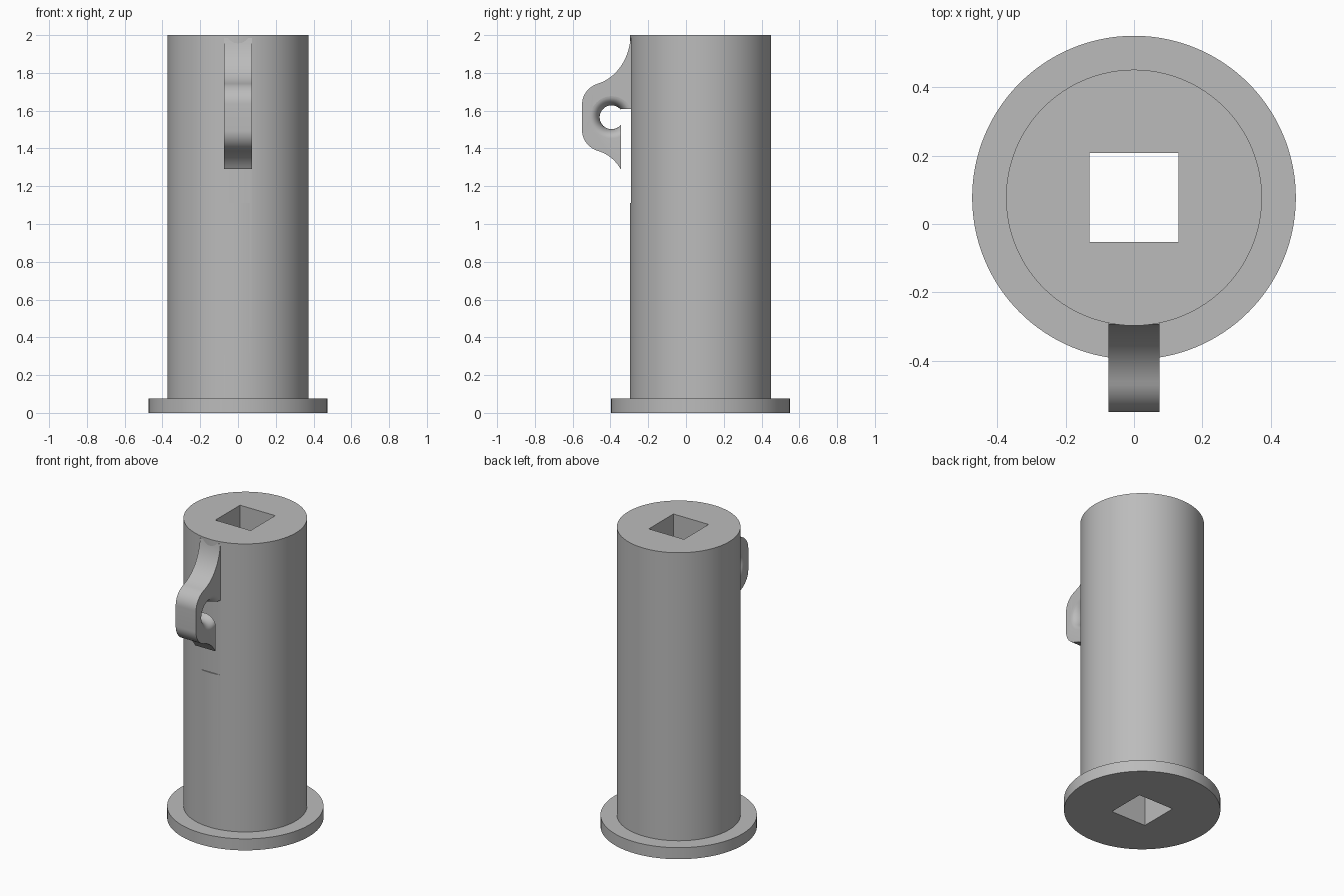
import bpy, bmesh, math
from mathutils import Matrix, Vector

if "Cube" in bpy.data.objects:
    bpy.data.objects.remove(bpy.data.objects["Cube"], do_unlink=True)

AXIS_Y = 0.077      # centre line of the cylinder
HALF_W = 0.075      # half width of the hook
EYE = Vector((0, -0.394, 1.565))

grey = bpy.data.materials.new("plain grey")
grey.use_nodes = True
grey.diffuse_color = (0.5, 0.5, 0.5, 1)
grey.node_tree.nodes["Principled BSDF"].inputs["Base Color"].default_value = (0.5, 0.5, 0.5, 1)


def make(name, bm):
    bmesh.ops.recalc_face_normals(bm, faces=bm.faces)
    mesh = bpy.data.meshes.new(name)
    bm.to_mesh(mesh)
    bm.free()
    mesh.materials.append(grey)
    ob = bpy.data.objects.new(name, mesh)
    bpy.context.collection.objects.link(ob)
    return ob


def box(name, lo, hi):
    lo, hi = Vector(lo), Vector(hi)
    bm = bmesh.new()
    bmesh.ops.create_cube(bm, size=1)
    bmesh.ops.scale(bm, vec=hi - lo, verts=bm.verts)
    bmesh.ops.translate(bm, vec=(lo + hi) / 2, verts=bm.verts)
    return make(name, bm)


def lathe(name, profile, matrix, steps):
    """Revolve (radius, height) points into a closed solid."""
    bm = bmesh.new()
    rings = []
    for r, h in profile:
        rings.append([bm.verts.new(matrix @ Vector((r * math.cos(a), r * math.sin(a), h)))
                      for a in (math.tau * i / steps for i in range(steps))])
    for a, b in zip(rings, rings[1:]):
        for i in range(steps):
            j = (i + 1) % steps
            bm.faces.new((a[i], a[j], b[j], b[i]))
    bm.faces.new(rings[0])
    bm.faces.new(rings[-1])
    return make(name, bm)


def activate(ob):
    bpy.ops.object.select_all(action='DESELECT')
    ob.select_set(True)
    bpy.context.view_layer.objects.active = ob


def cut(ob, cutter):
    activate(ob)
    mod = ob.modifiers.new("cut", 'BOOLEAN')
    mod.operation, mod.solver, mod.object = 'DIFFERENCE', 'EXACT', cutter
    bpy.ops.object.modifier_apply(modifier=mod.name)
    bpy.data.objects.remove(cutter, do_unlink=True)


def bezier(p0, p1, p2, p3, n=14):
    pts = []
    for i in range(n + 1):
        t = i / n
        s = 1 - t
        pts.append(tuple(s**3 * a + 3 * s * s * t * b + 3 * s * t * t * c + t**3 * d
                         for a, b, c, d in zip(p0, p1, p2, p3)))
    return pts


# Cylinder with flange, square bore and flat relief behind the hook
body = lathe("flanged_cylinder", [(0.473, 0), (0.473, 0.077), (0.374, 0.077), (0.374, 2)],
             Matrix.Translation((0, AXIS_Y, 0)), 128)
cut(body, box("bore_cutter", (-0.13, AXIS_Y - 0.13, -0.1), (0.13, AXIS_Y + 0.13, 2.1)))
cut(body, box("relief_cutter", (-HALF_W, -0.5, 1.11), (HALF_W, -0.29, 1.61)))

# Hook outline (y, z): concave sweep, rounded nose, tapered lip, slot
outline = bezier((-0.293, 1.985), (-0.305, 1.86), (-0.375, 1.775), (-0.46, 1.745))
outline += bezier((-0.46, 1.745), (-0.515, 1.73), (-0.55, 1.685), (-0.55, 1.635))[1:]
outline += bezier((-0.55, 1.495), (-0.55, 1.445), (-0.515, 1.4), (-0.46, 1.385))
outline += bezier((-0.46, 1.385), (-0.415, 1.37), (-0.375, 1.34), (-0.345, 1.29))[1:]
outline += [(-0.345, 1.61), (-0.25, 1.61), (-0.25, 1.985)]

bm = bmesh.new()
face = bm.faces.new([bm.verts.new((-HALF_W, y, z)) for y, z in outline])
side = bmesh.ops.extrude_face_region(bm, geom=[face])
bmesh.ops.translate(bm, vec=(2 * HALF_W, 0, 0),
                    verts=[v for v in side["geom"] if isinstance(v, bmesh.types.BMVert)])
hook = make("hook", bm)

# Eye of the hook, flaring smoothly toward both sides
flare = [(0.112, -0.09)]
for i in range(17):
    a = math.pi * (i / 16 - 0.5)
    flare.append((0.063 + 0.049 * (1 - math.cos(a)), HALF_W * math.sin(a)))
flare.append((0.112, 0.09))
cut(hook, lathe("eye_cutter", flare, Matrix.Translation(EYE) @ Matrix.Rotation(math.pi / 2, 4, 'Y'), 48))

for ob in (body, hook):
    activate(ob)
    bpy.ops.object.shade_smooth_by_angle(angle=math.radians(35))
